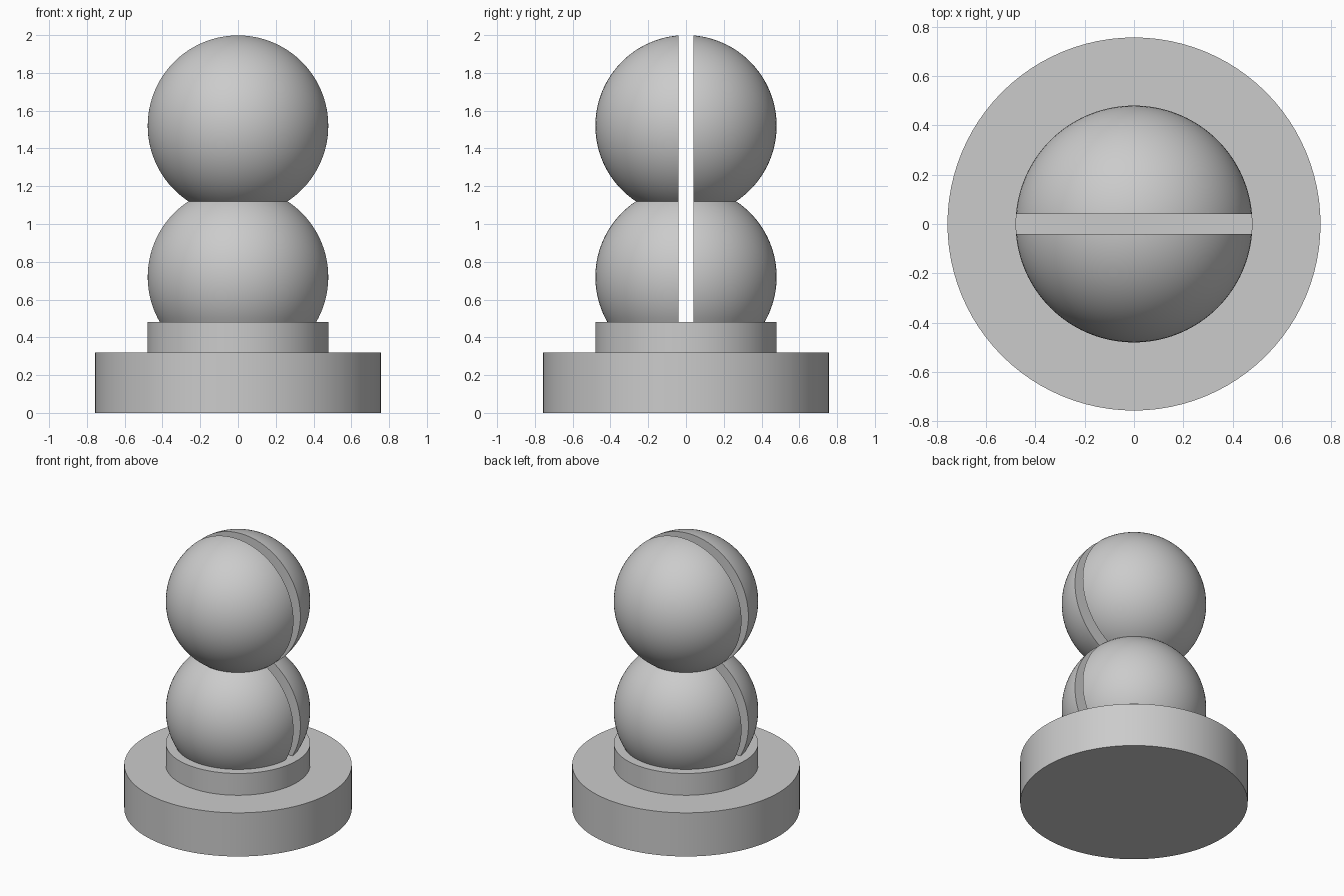
import bpy, bmesh
from math import sin, cos, asin, pi, radians

cube = bpy.data.objects.get("Cube")
if cube:
    bpy.data.objects.remove(cube, do_unlink=True)

grey = bpy.data.materials.new("plain grey")
grey.use_nodes = True
colour = (0.6, 0.6, 0.6, 1)
grey.diffuse_color = colour
grey.node_tree.nodes["Principled BSDF"].inputs["Base Color"].default_value = colour

RADIUS, LOW_Z, HIGH_Z = 0.48, 0.72, 1.52
COLLAR_TOP = 0.48
HALF_SLOT = 0.04


def finish(name, bm):
    bmesh.ops.recalc_face_normals(bm, faces=bm.faces)
    mesh = bpy.data.meshes.new(name)
    bm.to_mesh(mesh)
    bm.free()
    mesh.materials.append(grey)
    obj = bpy.data.objects.new(name, mesh)
    bpy.context.collection.objects.link(obj)
    bpy.ops.object.select_all(action="DESELECT")
    obj.select_set(True)
    bpy.context.view_layer.objects.active = obj
    bpy.ops.object.shade_smooth_by_angle(angle=radians(30))
    return obj


def lathe(profile, steps=96):
    """Closed solid of revolution about z; the profile starts and ends on the axis."""
    bm = bmesh.new()
    verts = [bm.verts.new((r, 0, z)) for r, z in profile]
    edges = [bm.edges.new(pair) for pair in zip(verts, verts[1:])]
    bmesh.ops.spin(bm, geom=verts + edges, axis=(0, 0, 1), cent=(0, 0, 0),
                   angle=2 * pi, steps=steps)
    bmesh.ops.remove_doubles(bm, verts=bm.verts, dist=1e-5)
    return bm


def arc(centre_z, start, end, count):
    angles = [start + (end - start) * i / count for i in range(count + 1)]
    return [(RADIUS * cos(a), centre_z + RADIUS * sin(a)) for a in angles]


# Stepped round base
finish("base_disc", lathe([(0, 0), (0.756, 0), (0.756, 0.32), (0, 0.32)]))
finish("collar", lathe([(0, 0.32), (RADIUS, 0.32), (RADIUS, COLLAR_TOP), (0, COLLAR_TOP)]))

# Two stacked balls, split by a slot into a front and a back half
waist = asin((HIGH_Z - LOW_Z) / 2 / RADIUS)
foot = asin((COLLAR_TOP - LOW_Z) / RADIUS)
outline = ([(0, COLLAR_TOP)] + arc(LOW_Z, foot, waist, 28)
           + arc(HIGH_Z, -waist, pi / 2, 44)[1:])
outline[-1] = (0, HIGH_Z + RADIUS)

for name, side in (("front_half", -1), ("back_half", 1)):
    bm = lathe(outline)
    cut = bmesh.ops.bisect_plane(bm, geom=bm.verts[:] + bm.edges[:] + bm.faces[:],
                                 plane_co=(0, side * HALF_SLOT, 0),
                                 plane_no=(0, side, 0), clear_inner=True)
    rim = [e for e in cut["geom_cut"] if isinstance(e, bmesh.types.BMEdge)]
    bmesh.ops.contextual_create(bm, geom=rim)
    finish(name, bm)
